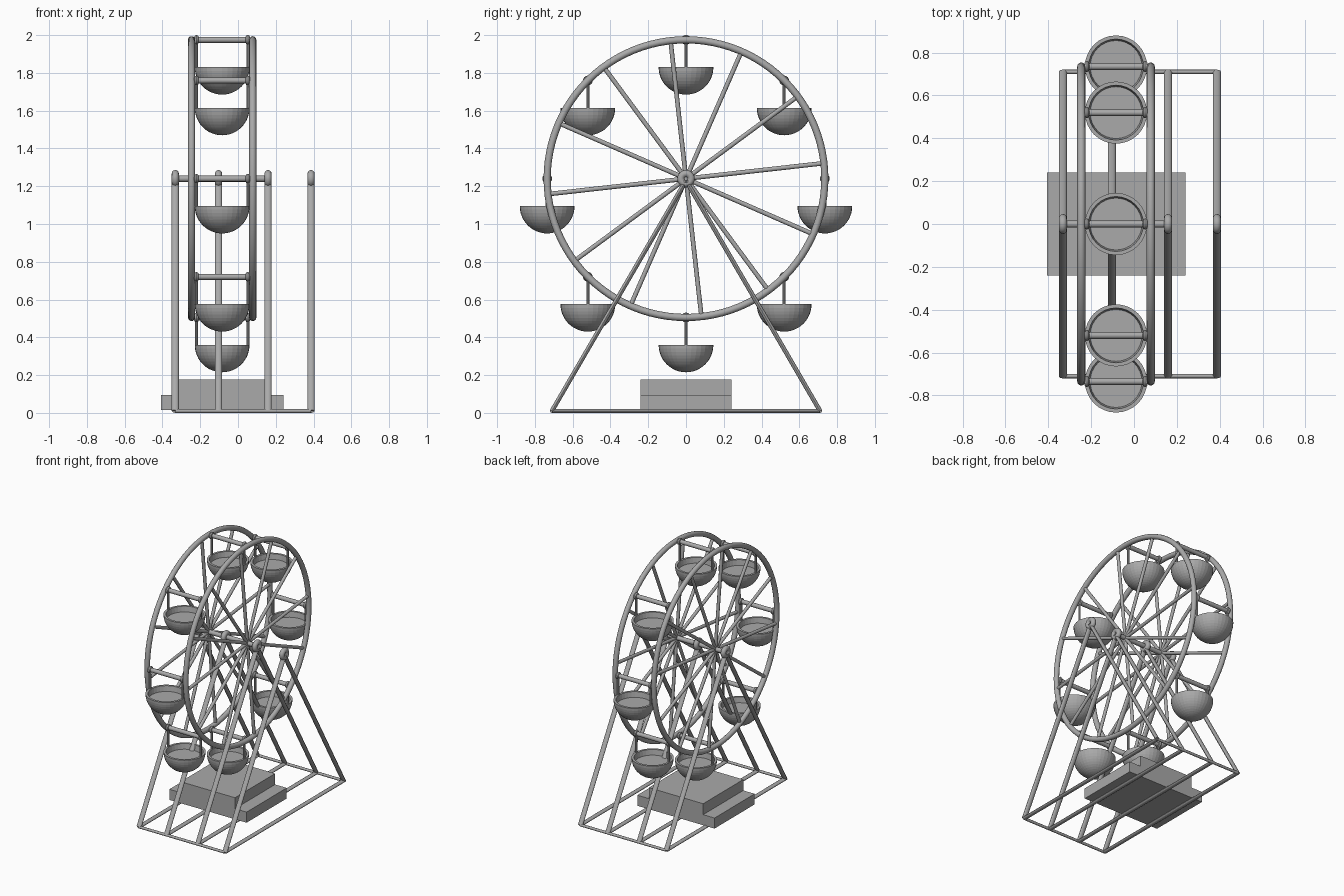
import bpy
import bmesh
from math import radians, pi, sin, cos
from mathutils import Matrix, Vector

old = bpy.data.objects.get("Cube")
if old:
    bpy.data.objects.remove(old, do_unlink=True)

grey = bpy.data.materials.new("plain grey")
grey.use_nodes = True
GREY = (0.4, 0.4, 0.4, 1)
grey.diffuse_color = GREY
grey.node_tree.nodes["Principled BSDF"].inputs["Base Color"].default_value = GREY

AXLE_Z = 1.24
WHEEL_X = -0.084          # middle plane of the wheel
RING_R = 0.735
RING_XS = (WHEEL_X - 0.162, WHEEL_X + 0.162)
FRAME_XS = (-0.332, -0.103, 0.159, 0.387)
FOOT_Y = 0.71


def finish(name, bm, smooth=True):
    mesh = bpy.data.meshes.new(name)
    bmesh.ops.recalc_face_normals(bm, faces=bm.faces)
    bm.to_mesh(mesh)
    bm.free()
    mesh.materials.append(grey)
    if smooth:
        mesh.shade_smooth()
        mesh.set_sharp_from_angle(angle=radians(40))
    obj = bpy.data.objects.new(name, mesh)
    bpy.context.collection.objects.link(obj)
    return obj


def rod(bm, a, b, r, rx=None, sides=12):
    """Tube from a to b; rx gives it a different half width along x."""
    a, b = Vector(a), Vector(b)
    axis = (b - a).normalized()
    u = Vector((0, 1, 0)) if abs(axis.x) > 0.9 else Vector((1, 0, 0))
    v = axis.cross(u)
    loops = []
    for p in (a, b):
        loops.append([bm.verts.new(p + u * (rx or r) * cos(t) + v * r * sin(t))
                      for t in (2 * pi * i / sides for i in range(sides))])
    for i in range(sides):
        j = (i + 1) % sides
        bm.faces.new((loops[0][i], loops[0][j], loops[1][j], loops[1][i]))
    for loop in loops:
        bm.faces.new(loop)


def lathe(bm, profile, matrix, steps, closed=False):
    """Spin a (radius, height) profile around z, then place it."""
    verts = [bm.verts.new((r, 0, h)) for r, h in profile]
    edges = [bm.edges.new(pair) for pair in zip(verts, verts[1:])]
    if closed:
        edges.append(bm.edges.new((verts[-1], verts[0])))
    before = set(bm.verts) - set(verts)
    bmesh.ops.spin(bm, geom=verts + edges, cent=(0, 0, 0), axis=(0, 0, 1),
                   angle=2 * pi, steps=steps, use_merge=False)
    new = [v for v in bm.verts if v not in before]
    bmesh.ops.remove_doubles(bm, verts=new, dist=0.0001)
    new = [v for v in bm.verts if v not in before]
    bmesh.ops.transform(bm, matrix=matrix, verts=new)


def ring(bm, x, y, z, major, minor, steps=24, sides=12):
    """Torus whose axis runs along x."""
    circle = [(major + minor * cos(2 * pi * i / sides), minor * sin(2 * pi * i / sides))
              for i in range(sides)]
    turn = Matrix.Translation((x, y, z)) @ Matrix.Rotation(pi / 2, 4, 'Y')
    lathe(bm, circle, turn, steps, closed=True)


def box(name, x0, x1, half_y, z0, z1):
    bm = bmesh.new()
    size = Matrix.Diagonal((x1 - x0, 2 * half_y, z1 - z0, 1))
    place = Matrix.Translation(((x0 + x1) / 2, 0, (z0 + z1) / 2))
    bmesh.ops.create_cube(bm, size=1, matrix=place @ size)
    return finish(name, bm, smooth=False)


# Stepped boarding platform
box("platform_lower", -0.407, 0.24, 0.24, 0.015, 0.095)
box("platform_upper", -0.312, 0.143, 0.24, 0.095, 0.178)

# Supporting triangles with a bearing ring at each apex
for n, x in enumerate(FRAME_XS):
    bm = bmesh.new()
    for side in (-1, 1):
        rod(bm, (x, side * FOOT_Y, 0.01), (x, 0, AXLE_Z - 0.01), 0.012, 0.019)
    rod(bm, (x, -FOOT_Y, 0.01), (x, FOOT_Y, 0.01), 0.01, 0.017)
    finish(f"support_frame_{n + 1}", bm)
    bm = bmesh.new()
    ring(bm, x, 0, AXLE_Z, 0.027, 0.019)
    finish(f"bearing_ring_{n + 1}", bm)

# Ground bars joining the frames
for side, name in ((-1, "front"), (1, "back")):
    bm = bmesh.new()
    rod(bm, (FRAME_XS[0], side * FOOT_Y, 0.01), (FRAME_XS[-1], side * FOOT_Y, 0.01), 0.01)
    finish(f"ground_bar_{name}", bm)

# Axle
bm = bmesh.new()
rod(bm, (FRAME_XS[0], 0, AXLE_Z), (FRAME_XS[2], 0, AXLE_Z), 0.017)
finish("axle", bm)

# Two wheel rims, each with twelve spokes
for x, name in zip(RING_XS, ("right", "left")):
    bm = bmesh.new()
    ring(bm, x, 0, AXLE_Z, RING_R, 0.019, steps=96)
    finish(f"wheel_rim_{name}", bm)
    bm = bmesh.new()
    for i in range(12):
        t = radians(6.4 + 30 * i)
        rod(bm, (x, 0, AXLE_Z), (x, RING_R * cos(t), AXLE_Z + RING_R * sin(t)), 0.012)
    finish(f"spokes_{name}", bm)

# Eight hanging gondolas: crossbar, end collars, hangers and bowl
BOWL_R = 0.145
DROP = 0.145
bowl = [(BOWL_R * sin(pi / 2 * i / 12), -BOWL_R * cos(pi / 2 * i / 12)) for i in range(13)]
bowl += [(0.128, 0), (0.121, -0.04), (0, -0.04)]
for n in range(8):
    t = radians(45 * n)
    y, z = RING_R * cos(t), AXLE_Z + RING_R * sin(t)
    bm = bmesh.new()
    rod(bm, (WHEEL_X - 0.138, y, z), (WHEEL_X + 0.138, y, z), 0.016)
    for side in (-1, 1):
        x = WHEEL_X + side * 0.136
        ring(bm, x, y, z, 0.014, 0.012, steps=16, sides=8)
        rod(bm, (x, y, z), (x, y, z - DROP - 0.01), 0.008, sides=8)
    finish(f"gondola_hanger_{n + 1}", bm)
    bm = bmesh.new()
    lathe(bm, bowl, Matrix.Translation((WHEEL_X, y, z - DROP)), 32)
    finish(f"gondola_bowl_{n + 1}", bm, smooth=False)
